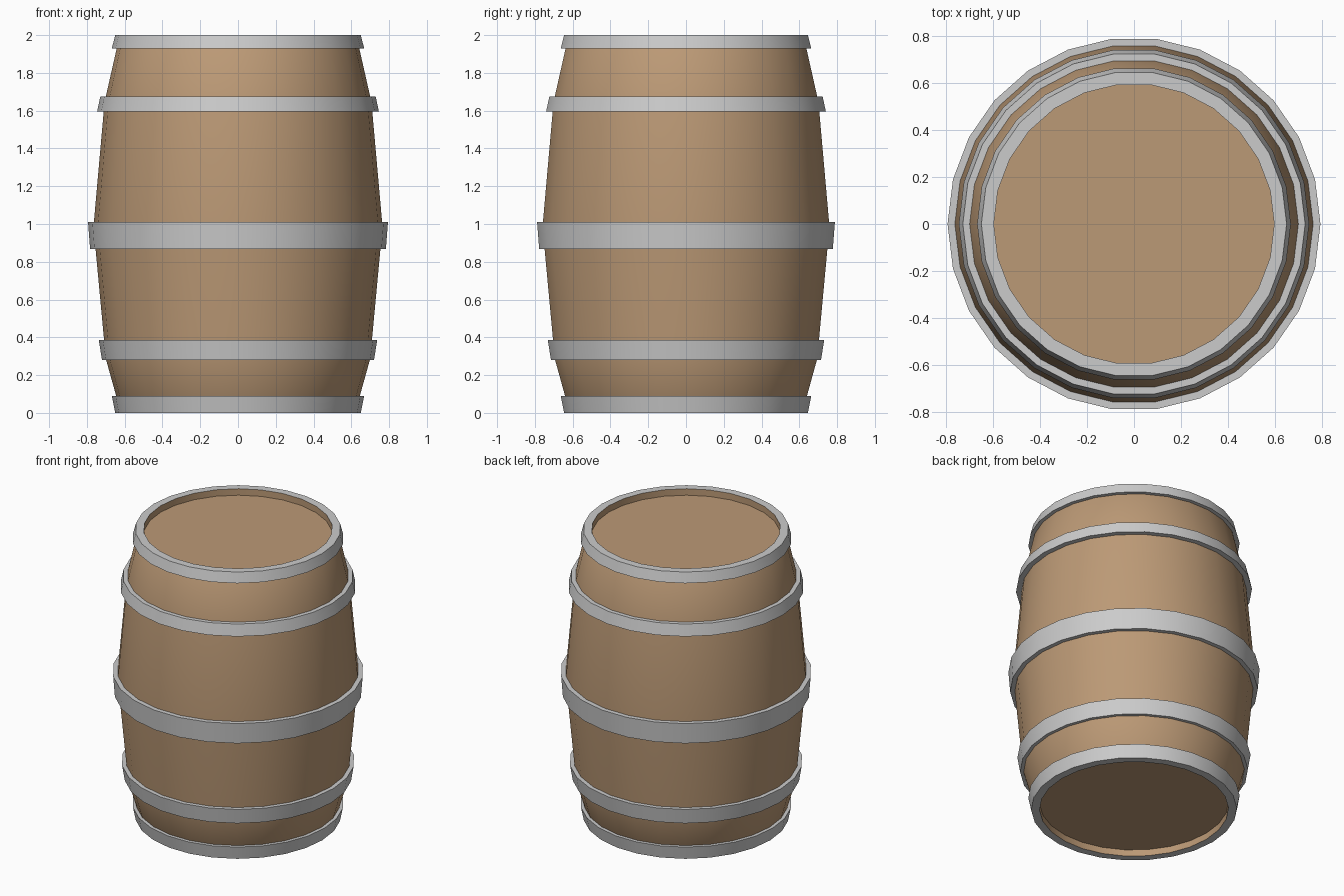
import bpy, math
from math import radians

if "Cube" in bpy.data.objects:
    bpy.data.objects.remove(bpy.data.objects["Cube"])

SIDES = 26


def lathe(name, profile, material=None):
    """Revolve (radius, z) points around z; a zero radius becomes a single pole."""
    verts, faces, rings = [], [], []
    for r, z in profile:
        start = len(verts)
        if r == 0:
            verts.append((0, 0, z))
            rings.append([start] * SIDES)
        else:
            for i in range(SIDES):
                a = 2 * math.pi * i / SIDES
                verts.append((r * math.cos(a), r * math.sin(a), z))
            rings.append(list(range(start, start + SIDES)))
    for low, high in zip(rings, rings[1:]):
        for i in range(SIDES):
            j = (i + 1) % SIDES
            quad = (low[i], low[j], high[j], high[i])
            faces.append(tuple(dict.fromkeys(quad)))
    mesh = bpy.data.meshes.new(name)
    mesh.from_pydata(verts, [], faces)
    mesh.update()
    obj = bpy.data.objects.new(name, mesh)
    bpy.context.collection.objects.link(obj)
    if material:
        mesh.materials.append(material)
    bpy.ops.object.select_all(action='DESELECT')
    obj.select_set(True)
    bpy.context.view_layer.objects.active = obj
    bpy.ops.object.shade_smooth_by_angle(angle=radians(30))
    return obj


wood = bpy.data.materials.new("wood")
wood.diffuse_color = (0.5, 0.32, 0.18, 1)
wood.use_nodes = True
wood.node_tree.nodes["Principled BSDF"].inputs["Base Color"].default_value = wood.diffuse_color

# Bulging wooden body with recessed heads at both ends
RIM, RECESS = 0.597, 0.045
body = [(0, RECESS), (RIM, RECESS), (RIM, 0),
        (0.645, 0.09), (0.698, 0.28), (0.709, 0.385),
        (0.754, 0.867), (0.763, 1.01),
        (0.711, 1.595), (0.70, 1.674), (0.642, 1.93),
        (RIM, 2), (RIM, 2 - RECESS), (0, 2 - RECESS)]
lathe("barrel_body", body, wood)

# Metal hoops: (name, bottom z, inner r, outer r, top z, inner r, outer r)
hoops = [
    ("bottom_hoop", 0, RIM, 0.65, 0.09, 0.645, 0.668),
    ("lower_hoop", 0.28, 0.698, 0.72, 0.385, 0.709, 0.737),
    ("middle_hoop", 0.867, 0.754, 0.783, 1.01, 0.763, 0.794),
    ("upper_hoop", 1.595, 0.711, 0.746, 1.674, 0.70, 0.729),
    ("top_hoop", 1.93, 0.642, 0.668, 2, RIM, 0.65),
]
for name, z0, in0, out0, z1, in1, out1 in hoops:
    lathe(name, [(in0, z0), (out0, z0), (out1, z1), (in1, z1)])
